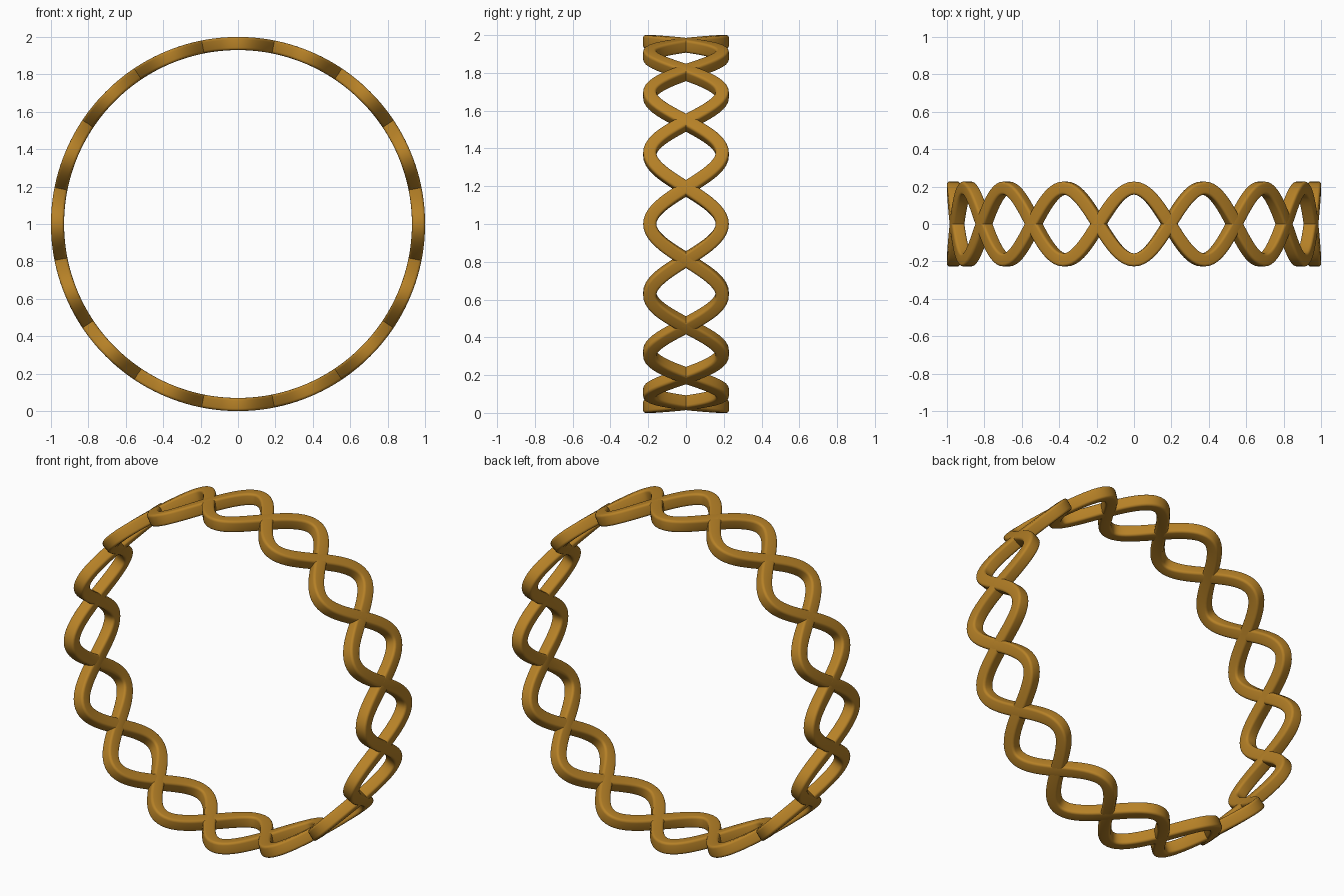
import bpy, bmesh, math
from mathutils import Vector

if "Cube" in bpy.data.objects:
    bpy.data.objects.remove(bpy.data.objects["Cube"])

R, AMP, WAVES = 0.965, 0.192, 8     # ring centreline radius, sideways swing, waves per turn
HALF, ROUND = 0.035, 0.014          # half width and corner radius of the bar
SEGS, CORNER = 320, 4

gold = bpy.data.materials.new("gold")
gold.diffuse_color = (0.47, 0.22, 0.02, 1)
gold.use_nodes = True
gold.node_tree.nodes["Principled BSDF"].inputs["Base Color"].default_value = gold.diffuse_color


def bar_profile():
    """Rounded square cross-section."""
    pts = []
    for k, (sx, sy) in enumerate([(1, 1), (-1, 1), (-1, -1), (1, -1)]):
        for j in range(CORNER + 1):
            a = math.pi / 2 * (k + j / CORNER)
            pts.append((sx * (HALF - ROUND) + ROUND * math.cos(a),
                        sy * (HALF - ROUND) + ROUND * math.sin(a)))
    return pts


def wavy_strand(name, sign):
    """Sweep the bar along a sine wave wrapped on an upright ring."""
    bm = bmesh.new()
    rings = []
    for i in range(SEGS):
        t = 2 * math.pi * i / SEGS
        radial = Vector((math.sin(t), 0, math.cos(t)))
        around = Vector((math.cos(t), 0, -math.sin(t)))
        centre = radial * R + Vector((0, sign * AMP * math.cos(WAVES * t), 1))
        slope = -sign * AMP * WAVES * math.sin(WAVES * t)
        side = radial.cross((around * R + Vector((0, slope, 0))).normalized())
        rings.append([bm.verts.new(centre + radial * u + side * v) for u, v in bar_profile()])
    for i, a in enumerate(rings):
        b = rings[(i + 1) % SEGS]
        for j in range(len(a)):
            k = (j + 1) % len(a)
            bm.faces.new((a[j], a[k], b[k], b[j])).smooth = True
    bmesh.ops.recalc_face_normals(bm, faces=bm.faces)
    mesh = bpy.data.meshes.new(name)
    bm.to_mesh(mesh)
    bm.free()
    mesh.materials.append(gold)
    bpy.context.collection.objects.link(bpy.data.objects.new(name, mesh))


# Two mirrored strands crossing sixteen times
wavy_strand("bracelet_strand_a", 1)
wavy_strand("bracelet_strand_b", -1)
